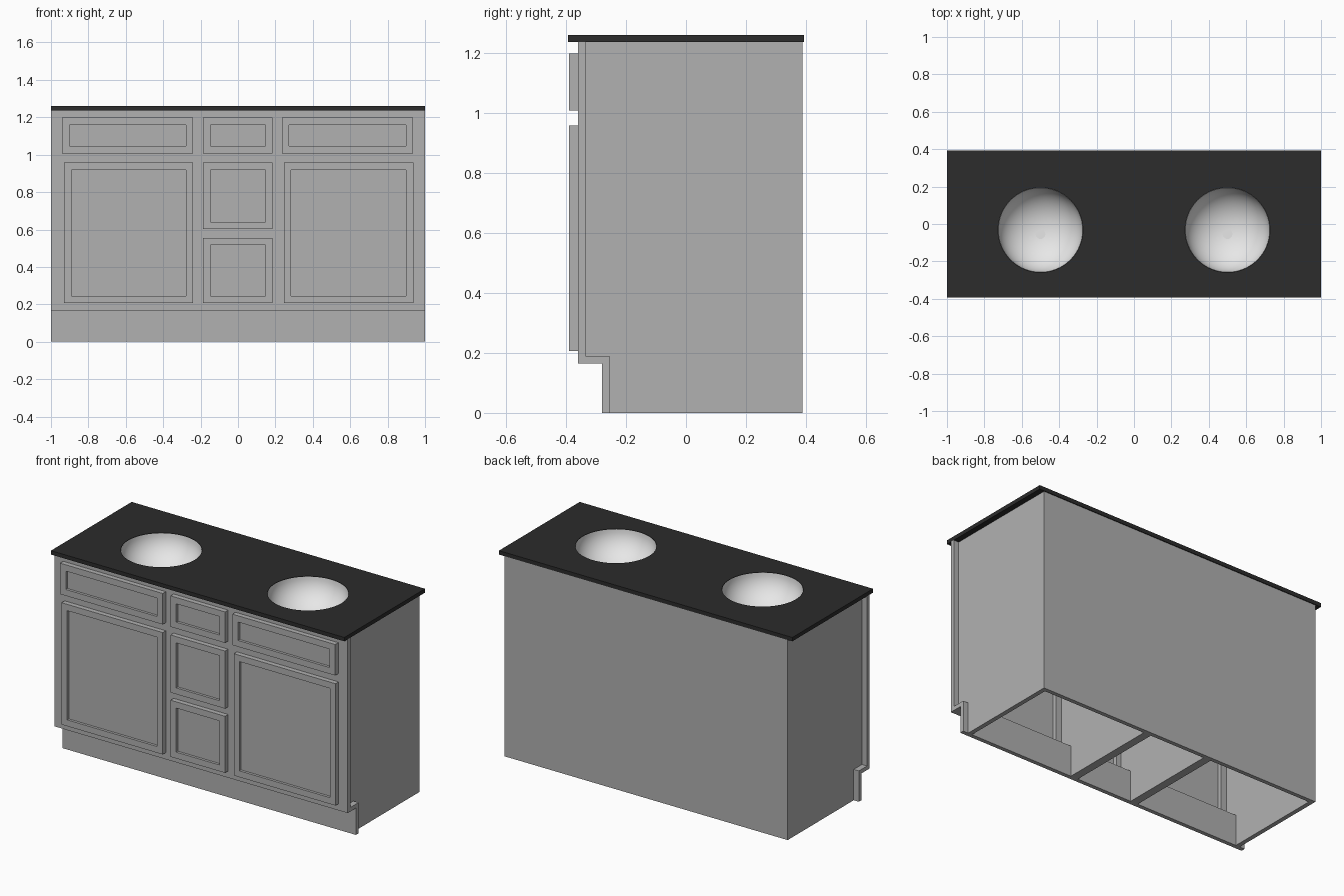
import bpy, bmesh, math
from mathutils import Matrix

if "Cube" in bpy.data.objects:
    bpy.data.objects.remove(bpy.data.objects["Cube"])


def material(name, v):
    m = bpy.data.materials.new(name)
    m.diffuse_color = (v, v, v, 1)
    m.use_nodes = True
    m.node_tree.nodes["Principled BSDF"].inputs["Base Color"].default_value = m.diffuse_color
    return m


GREY = material("cabinet_grey", 0.44)
BLACK = material("counter_black", 0.025)
WHITE = material("basin_white", 0.80)


def finish(name, bm, mat):
    bmesh.ops.recalc_face_normals(bm, faces=bm.faces[:])
    me = bpy.data.meshes.new(name)
    bm.to_mesh(me)
    bm.free()
    me.materials.append(mat)
    ob = bpy.data.objects.new(name, me)
    bpy.context.collection.objects.link(ob)
    return ob


def add_box(bm, x0, x1, y0, y1, z0, z1):
    m = Matrix.Translation(((x0 + x1) / 2, (y0 + y1) / 2, (z0 + z1) / 2))
    m = m @ Matrix.Diagonal((x1 - x0, y1 - y0, z1 - z0, 1))
    bmesh.ops.create_cube(bm, size=1, matrix=m)


def box(name, *dims, mat=GREY):
    bm = bmesh.new()
    add_box(bm, *dims)
    return finish(name, bm, mat)


def extrude_x(name, profile, x0, x1):
    # extrude a (y, z) outline along x
    bm = bmesh.new()
    f = bm.faces.new([bm.verts.new((x0, y, z)) for y, z in profile])
    r = bmesh.ops.extrude_face_region(bm, geom=[f])
    verts = [g for g in r["geom"] if isinstance(g, bmesh.types.BMVert)]
    bmesh.ops.translate(bm, verts=verts, vec=(x1 - x0, 0, 0))
    return finish(name, bm, GREY)


def cut(ob, cutter):
    cutter.hide_render = True
    mod = ob.modifiers.new("cut", "BOOLEAN")
    mod.operation, mod.solver, mod.object = "DIFFERENCE", "EXACT", cutter
    bpy.context.view_layer.objects.active = ob
    bpy.ops.object.modifier_apply(modifier=mod.name)
    bpy.data.objects.remove(cutter)


TOP = 1.236
FRONT = -0.36

# drawer and door fronts: name, x0, x1, z0, z1
fronts = [
    ("left_drawer", -0.94, -0.24, 1.007, 1.198),
    ("middle_top_drawer", -0.187, 0.185, 1.007, 1.198),
    ("right_drawer", 0.235, 0.936, 1.007, 1.198),
    ("left_door", -0.93, -0.24, 0.206, 0.957),
    ("right_door", 0.245, 0.938, 0.206, 0.957),
    ("middle_drawer", -0.187, 0.185, 0.602, 0.957),
    ("lower_drawer", -0.187, 0.185, 0.206, 0.555),
]


def panel_front(name, x0, x1, z0, z1):
    # slab with a recessed centre panel
    bm = bmesh.new()
    add_box(bm, x0, x1, -0.39, FRONT, z0, z1)
    bm.normal_update()
    f = min(bm.faces, key=lambda f: f.calc_center_median().y)
    bmesh.ops.inset_region(bm, faces=[f], thickness=0.055)
    r = bmesh.ops.extrude_face_region(bm, geom=[f])
    bmesh.ops.translate(bm, vec=(0, 0.016, 0),
                        verts=[g for g in r["geom"] if isinstance(g, bmesh.types.BMVert)])
    if f.is_valid:
        bmesh.ops.delete(bm, geom=[f], context="FACES_ONLY")
    finish(name, bm, GREY)


for spec in fronts:
    panel_front(*spec)

# face frame stepping back into the toe kick, with openings behind the fronts
frame = extrude_x("face_frame", [
    (FRONT, TOP), (FRONT, 0.165), (-0.28, 0.165), (-0.28, 0), (-0.255, 0),
    (-0.255, 0.19), (-0.335, 0.19), (-0.335, TOP)], -1, 1)
bm = bmesh.new()
for _, x0, x1, z0, z1 in fronts:
    add_box(bm, x0 + 0.03, x1 - 0.03, -0.375, -0.32, z0 + 0.03, z1 - 0.03)
cut(frame, finish("opening_cutter", bm, GREY))

# side panels and dividers share the notched outline
outline = [(-0.335, TOP), (-0.335, 0.19), (-0.255, 0.19), (-0.255, 0),
           (0.388, 0), (0.388, TOP)]
for name, x0, x1 in [("left_side", -0.965, -0.938), ("right_side", 0.938, 0.965),
                     ("left_divider", -0.24, -0.19), ("right_divider", 0.185, 0.235)]:
    extrude_x(name, outline, x0, x1)
box("back_panel", -0.965, 0.965, 0.363, 0.388, 0, TOP)

# countertop with two round holes
counter = box("countertop", -1, 1, -0.393, 0.393, TOP, 1.26, mat=BLACK)
CY, R = -0.032, 0.227
bm = bmesh.new()
for s in (-1, 1):
    bmesh.ops.create_cone(bm, cap_ends=True, segments=64, radius1=R, radius2=R, depth=0.2,
                          matrix=Matrix.Translation((s * 0.5, CY, 1.25)))
cut(counter, finish("hole_cutter", bm, BLACK))


def basin(name, x):
    # lathed bowl: outer curve up, then inner curve down
    n, rim, depth = 14, 1.258, 0.18
    arc = [i / n * math.pi / 2 for i in range(n + 1)]
    pts = [(0.24 * math.sin(a), TOP - (depth - 0.01) * math.cos(a)) for a in arc]
    pts += [(0.2258 * math.sin(a), rim - depth * math.cos(a)) for a in reversed(arc)]
    bm = bmesh.new()
    vs = [bm.verts.new((x + r, CY, z)) for r, z in pts]
    es = [bm.edges.new(p) for p in zip(vs, vs[1:])]
    bmesh.ops.spin(bm, geom=vs + es, cent=(x, CY, 0), axis=(0, 0, 1),
                   angle=2 * math.pi, steps=64)
    bmesh.ops.remove_doubles(bm, verts=bm.verts[:], dist=1e-5)
    # small drain cap at the bottom
    bmesh.ops.create_cone(bm, cap_ends=True, segments=24, radius1=0.026, radius2=0.026,
                          depth=0.012, matrix=Matrix.Translation((x, CY - 0.022, rim - depth + 0.001)))
    ob = finish(name, bm, WHITE)
    bpy.context.view_layer.objects.active = ob
    ob.select_set(True)
    bpy.ops.object.shade_smooth_by_angle(angle=math.radians(40))
    ob.select_set(False)


basin("left_basin", -0.5)
basin("right_basin", 0.5)
